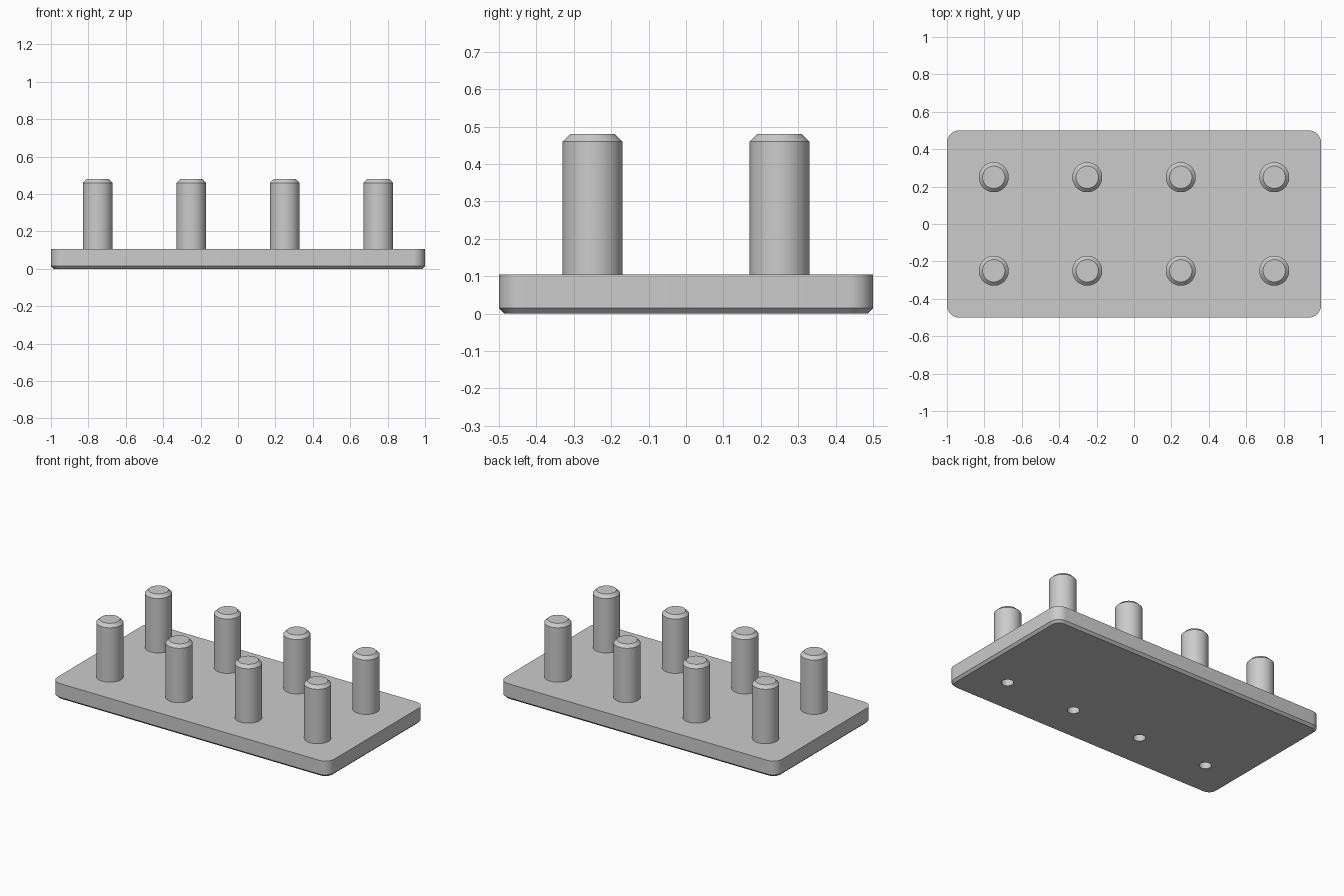
import bpy, bmesh, math

if "Cube" in bpy.data.objects:
    bpy.data.objects.remove(bpy.data.objects["Cube"])

grey = bpy.data.materials.new("light_grey")
grey.diffuse_color = (0.6, 0.6, 0.6, 1)
grey.use_nodes = True
grey.node_tree.nodes["Principled BSDF"].inputs["Base Color"].default_value = grey.diffuse_color


def loft(name, rings):
    """Closed solid through a stack of matching rings, ordered bottom to top."""
    bm = bmesh.new()
    loops = [[bm.verts.new(p) for p in ring] for ring in rings]
    n = len(loops[0])
    for a, b in zip(loops, loops[1:]):
        for i in range(n):
            j = (i + 1) % n
            bm.faces.new((a[i], a[j], b[j], b[i]))
    bm.faces.new(loops[0][::-1])
    bm.faces.new(loops[-1])
    mesh = bpy.data.meshes.new(name)
    bm.to_mesh(mesh)
    bm.free()
    mesh.materials.append(grey)
    obj = bpy.data.objects.new(name, mesh)
    bpy.context.collection.objects.link(obj)
    return obj


def circle(x, y, z, r, n=48):
    return [(x + r * math.cos(2 * math.pi * i / n),
             y + r * math.sin(2 * math.pi * i / n), z) for i in range(n)]


def rounded_rect(z, inset, hx=1.0, hy=0.5, radius=0.065, steps=8):
    r = radius - inset
    pts = []
    for k, (sx, sy) in enumerate([(1, 1), (-1, 1), (-1, -1), (1, -1)]):
        for i in range(steps + 1):
            a = math.pi / 2 * (k + i / steps)
            pts.append((sx * (hx - radius) + r * math.cos(a),
                        sy * (hy - radius) + r * math.sin(a), z))
    return pts


def shade(obj):
    bpy.ops.object.select_all(action='DESELECT')
    obj.select_set(True)
    bpy.context.view_layer.objects.active = obj
    bpy.ops.object.shade_smooth_by_angle(angle=math.radians(30))


# Base plate with rounded corners and a chamfered underside
plate = loft("base_plate", [rounded_rect(0, 0.015), rounded_rect(0.015, 0),
                            rounded_rect(0.105, 0)])

# Blind round holes under the front row of pegs
for x in (-0.75, -0.25, 0.25, 0.75):
    cutter = loft("hole_cutter", [circle(x, -0.25, -0.05, 0.036, 32),
                                  circle(x, -0.25, 0.09, 0.036, 32)])
    bpy.context.view_layer.objects.active = plate
    mod = plate.modifiers.new("hole", 'BOOLEAN')
    mod.object = cutter
    mod.solver = 'EXACT'
    bpy.ops.object.modifier_apply(modifier=mod.name)
    bpy.data.objects.remove(cutter)
shade(plate)

# Two rows of four pegs with chamfered tips
for y in (-0.25, 0.25):
    for x in (-0.75, -0.25, 0.25, 0.75):
        shade(loft("peg", [circle(x, y, 0.1, 0.08), circle(x, y, 0.46, 0.08),
                           circle(x, y, 0.48, 0.06)]))
